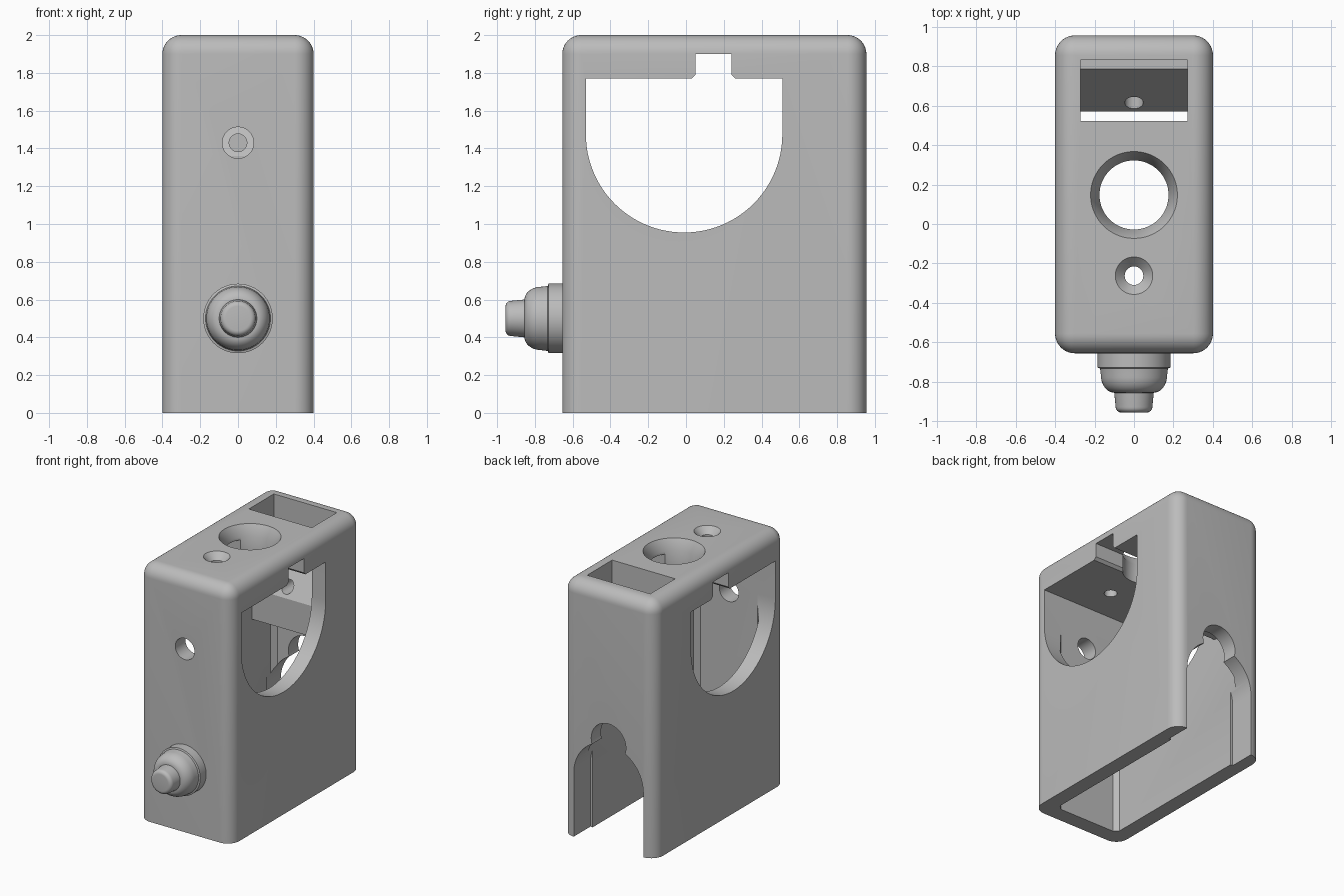
import bpy, bmesh, math
from mathutils import Matrix, Vector

cube = bpy.data.objects.get("Cube")
if cube:
    bpy.data.objects.remove(cube, do_unlink=True)

grey = bpy.data.materials.new("plain grey")
grey.use_nodes = True
grey.diffuse_color = (0.5, 0.5, 0.5, 1)
grey.node_tree.nodes["Principled BSDF"].inputs["Base Color"].default_value = (0.5, 0.5, 0.5, 1)


def finish(name, bm):
    bmesh.ops.recalc_face_normals(bm, faces=bm.faces)
    mesh = bpy.data.meshes.new(name)
    bm.to_mesh(mesh)
    bm.free()
    mesh.materials.append(grey)
    ob = bpy.data.objects.new(name, mesh)
    bpy.context.collection.objects.link(ob)
    return ob


def box(name, lo, hi, radius=0.0, segments=8, round_top=False):
    """Box between two corners, with rounded uprights and optionally a rounded top."""
    bm = bmesh.new()
    bmesh.ops.create_cube(bm, size=1)
    lo, hi = Vector(lo), Vector(hi)
    for v in bm.verts:
        v.co = Vector([(a + b) / 2 + c * (b - a) for a, b, c in zip(lo, hi, v.co)])
    if radius:
        def chosen(e):
            a, b = (v.co for v in e.verts)
            upright = abs(a.z - b.z) > 1e-4
            return upright or (round_top and min(a.z, b.z) > hi.z - 1e-4)
        bmesh.ops.bevel(bm, geom=[e for e in bm.edges if chosen(e)], offset=radius,
                        segments=segments, profile=0.5, affect='EDGES')
    return finish(name, bm)


def prism(name, points, axis, start, end):
    """Extrude a profile: (y, z) points along x, or (x, z) points along y."""
    bm = bmesh.new()
    place = (lambda p: (start, p[0], p[1])) if axis == 'x' else (lambda p: (p[0], start, p[1]))
    face = bm.faces.new([bm.verts.new(place(p)) for p in points])
    out = bmesh.ops.extrude_face_region(bm, geom=[face])
    step = Vector((end - start, 0, 0)) if axis == 'x' else Vector((0, end - start, 0))
    bmesh.ops.translate(bm, vec=step, verts=[g for g in out["geom"] if isinstance(g, bmesh.types.BMVert)])
    return finish(name, bm)


def lathe(name, profile, centre, along_y=False, segments=64):
    """Turn (radius, height) points round z, or round y with heights as y."""
    bm = bmesh.new()
    pts = [(0, profile[0][1])] + profile + [(0, profile[-1][1])]
    vs = [bm.verts.new((r, 0, h)) for r, h in pts]
    edges = [bm.edges.new(pair) for pair in zip(vs, vs[1:])]
    bmesh.ops.spin(bm, geom=vs + edges, cent=(0, 0, 0), axis=(0, 0, 1),
                   angle=math.tau, steps=segments, use_merge=False)
    bmesh.ops.remove_doubles(bm, verts=bm.verts, dist=1e-5)
    turn = Matrix.Rotation(-math.pi / 2, 4, 'X') if along_y else Matrix()
    bm.transform(Matrix.Translation(centre) @ turn)
    return finish(name, bm)


def combine(target, other, operation='DIFFERENCE'):
    mod = target.modifiers.new("combine", 'BOOLEAN')
    mod.operation, mod.solver, mod.object = operation, 'EXACT', other
    bpy.context.view_layer.objects.active = target
    bpy.ops.object.modifier_apply(modifier=mod.name)
    bpy.data.objects.remove(other, do_unlink=True)


def arc(cx, cz, r, a0, a1, n):
    return [(cx + r * math.cos(math.radians(a0 + (a1 - a0) * i / n)),
             cz + r * math.sin(math.radians(a0 + (a1 - a0) * i / n))) for i in range(n + 1)]


# Rounded housing, hollow and open at the bottom
housing = box("housing", (-0.4, -0.655, 0), (0.4, 0.955, 2), 0.1, 10, True)
combine(housing, box("cavity", (-0.28, -0.53, -0.2), (0.28, 0.835, 1.77), 0.035, 1))

# Sloping chute floor across the back, with a blind screw hole
ramp = prism("chute_floor", [(0.9, 1.77), (0.83, 1.77), (0.57, 1.36), (0.57, 1.12), (0.9, 1.12)],
             'x', -0.3, 0.3)
combine(ramp, lathe("screw_hole", [(0.047, 0.4), (0.047, 0.8)], (0, 0, 1.43), True, 32))
combine(housing, ramp, 'UNION')

# Round-bottomed window through both sides, with a notch in its top edge
window = [(0.51, 1.77), (0.26, 1.77), (0.24, 1.79), (0.24, 1.9), (0.05, 1.9), (0.05, 1.79),
          (0.03, 1.77), (-0.53, 1.77)] + arc(-0.01, 1.475, 0.52, 180, 360, 48)
combine(housing, prism("side_window", window, 'x', -0.6, 0.6))

# Openings in the top: chute mouth, large and small countersunk holes
combine(housing, box("chute_mouth", (-0.272, 0.522, 1.7), (0.272, 0.83, 2.1)))
combine(housing, lathe("large_hole", [(0.175, 1.6), (0.175, 1.92), (0.22, 2), (0.22, 2.1)], (0, 0.147, 0)))
combine(housing, lathe("small_hole", [(0.047, 1.6), (0.047, 1.95), (0.095, 2), (0.095, 2.1)], (0, -0.262, 0)))

# Screwdriver hole in the front
combine(housing, lathe("front_hole", [(0.083, -0.8), (0.083, -0.45)], (0, 0, 1.43), True, 40))

# Arched doorway with a round head in the back
arch = [(-0.3, -0.2), (0.3, -0.2)] + arc(0, 0.5, 0.3, 0, 180, 40)
combine(housing, prism("back_arch", arch, 'y', 0.75, 1.1))
combine(housing, prism("back_arch_head", arc(0, 0.81, 0.15, 0, 350, 35), 'y', 0.75, 1.1))

# Turned nozzle on the front: collar, dome and tip
dome = [(0.1 + 0.068 * math.cos(t * math.pi / 20), -0.765 - 0.09 * math.sin(t * math.pi / 20))
        for t in range(11)]
tip = [(0.065 + 0.028 * math.cos(t * math.pi / 12), -0.927 - 0.028 * math.sin(t * math.pi / 12))
       for t in range(7)]
nozzle = lathe("nozzle", [(0.184, -0.6), (0.184, -0.728), (0.172, -0.732)] + dome + tip,
               (0, 0, 0.5), True)

# Smooth rounds with crisp edges
for ob in (housing, nozzle):
    bpy.ops.object.select_all(action='DESELECT')
    ob.select_set(True)
    bpy.context.view_layer.objects.active = ob
    bpy.ops.object.shade_smooth_by_angle(angle=math.radians(30))
